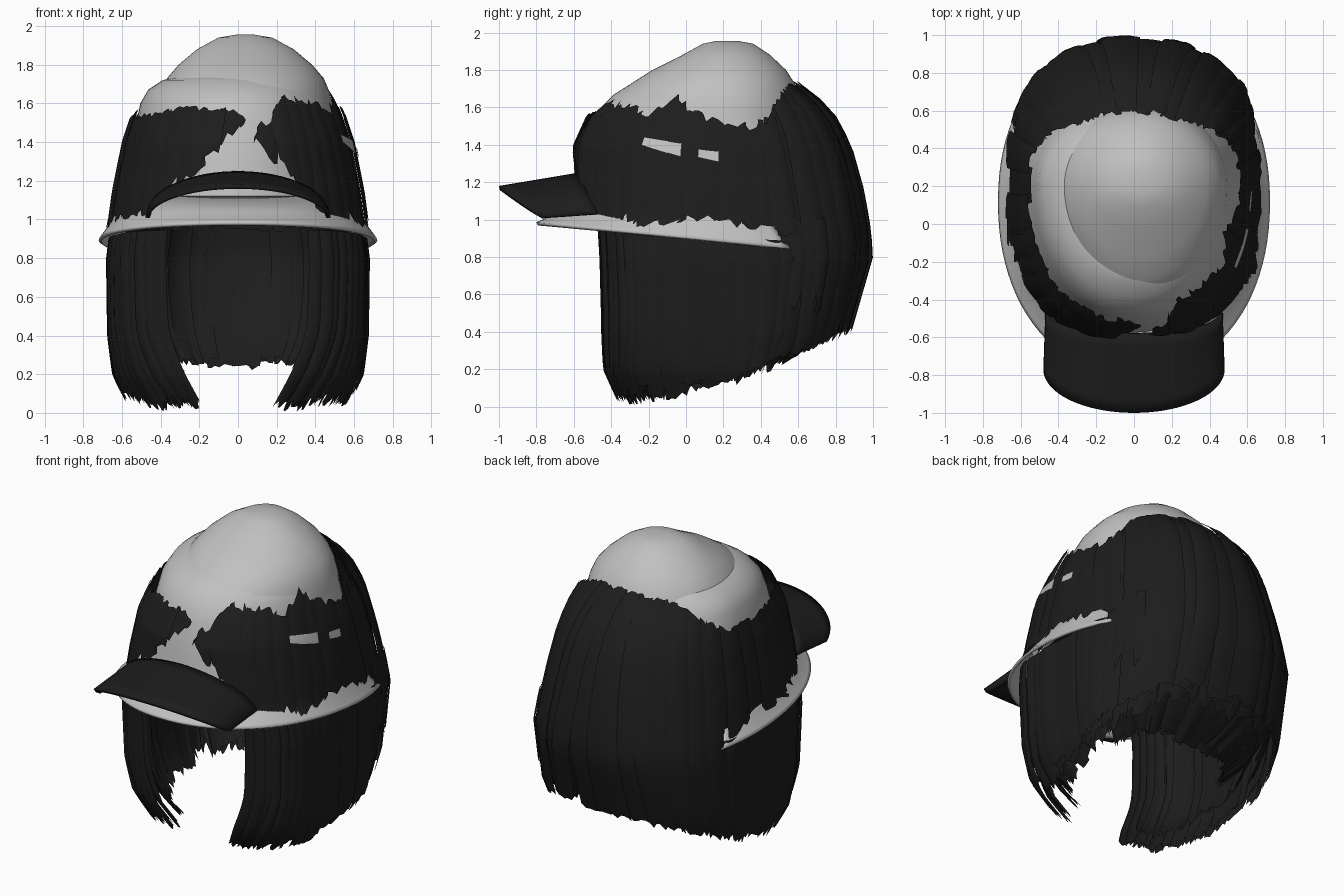
import bpy, bmesh, math, random
from math import sin, cos, radians

random.seed(4)
if "Cube" in bpy.data.objects:
    bpy.data.objects.remove(bpy.data.objects["Cube"])


def material(name, value):
    m = bpy.data.materials.new(name)
    m.use_nodes = True
    col = (value, value, value, 1)
    m.diffuse_color = col
    bsdf = m.node_tree.nodes["Principled BSDF"]
    bsdf.inputs["Base Color"].default_value = col
    bsdf.inputs["Roughness"].default_value = 0.7
    return m


GREY = material("shell grey", 0.53)
DARK = material("hair black", 0.012)


def lerp_table(table, v):
    """Piecewise linear lookup; table sorted by rising first value."""
    if v <= table[0][0]:
        return table[0][1:]
    for a, b in zip(table, table[1:]):
        if v <= b[0]:
            f = (v - a[0]) / (b[0] - a[0])
            return [p + (q - p) * f for p, q in zip(a[1:], b[1:])]
    return table[-1][1:]


def power(v, p):
    return math.copysign(abs(v) ** (2 / p), v)


def ring_point(t, rx, yf, yb, p, cx=0.0, cy=0.2):
    """Point on a rounded oval; angle 0 is the front, 90 is +x."""
    s, c = power(sin(radians(t)), p), power(cos(radians(t)), p)
    return cx + rx * s, cy - c * ((cy - yf) if c > 0 else (yb - cy))


def add_grid(bm, rows, closed=False):
    vs = [[bm.verts.new(p) for p in row] for row in rows]
    n = len(rows[0])
    for a, b in zip(vs, vs[1:]):
        for i in range(n if closed else n - 1):
            j = (i + 1) % n
            bm.faces.new((a[i], b[i], b[j], a[j])).smooth = True
    return vs


def finish(name, bm, mat, thick=0.0):
    me = bpy.data.meshes.new(name)
    bm.to_mesh(me)
    bm.free()
    me.materials.append(mat)
    ob = bpy.data.objects.new(name, me)
    bpy.context.collection.objects.link(ob)
    if thick:
        mod = ob.modifiers.new("thickness", "SOLIDIFY")
        mod.thickness = thick
        bpy.ops.object.select_all(action="DESELECT")
        ob.select_set(True)
        bpy.context.view_layer.objects.active = ob
        bpy.ops.object.shade_smooth_by_angle(angle=radians(40))


def loft(name, rings, p, mat, cx=0.0, n=64):
    """Dome through rings of (z, half width, front y, back y), top first."""
    bm = bmesh.new()
    rows = [[(*ring_point(360 * i / n, rx, yf, yb, p, cx), z) for i in range(n)]
            for z, rx, yf, yb in rings]
    vs = add_grid(bm, rows, True)
    bm.faces.new(vs[0]).smooth = True
    finish(name, bm, mat)


# Helmet: egg-shaped crown rising out of a wider lower shell
loft("crown", [(1.955, 0.05, 0.16, 0.28), (1.94, 0.14, 0.09, 0.36), (1.88, 0.25, -0.02, 0.45),
               (1.8, 0.345, -0.18, 0.535), (1.73, 0.405, -0.29, 0.58), (1.66, 0.435, -0.37, 0.61),
               (1.58, 0.455, -0.41, 0.63), (1.5, 0.465, -0.44, 0.64)], 2.0, GREY, cx=0.038)
loft("shell", [(1.74, 0.3, -0.25, 0.48), (1.72, 0.38, -0.305, 0.52), (1.67, 0.455, -0.385, 0.56),
               (1.6, 0.495, -0.455, 0.6), (1.5, 0.515, -0.5, 0.64), (1.3, 0.56, -0.545, 0.68),
               (1.05, 0.605, -0.585, 0.72)], 2.1, GREY, cx=-0.01)

# Brim: flared crescent around the front and sides
bm = bmesh.new()
rows = [[], [], [], []]
for i in range(61):
    t = -118 + 236 * i / 60
    ox, oy = ring_point(t, 0.72, -0.8, 1.0, 2.15, cy=0.12)
    ix, iy = ring_point(t, 0.6, -0.58, 0.72, 2.15, cy=0.12)
    oz = 0.985 - 0.1 * (oy + 0.8)
    for row, f, h in zip(rows, (0, 0.45, 0.9, 1), (1, 0.42, 0.08, 0)):
        row.append((ix + (ox - ix) * f, iy + (oy - iy) * f, oz + (1.12 - oz) * h))
add_grid(bm, rows)
finish("brim", bm, GREY, 0.018)

# Visor: arched peak at the front
bm = bmesh.new()
rows = []
for j in range(7):
    v = j / 6
    row = []
    for i in range(33):
        a = radians(-90 + 180 * i / 32)
        back = (0.47 * sin(a), -0.47 - 0.11 * cos(a), 1.03 + 0.22 * cos(a))
        tip = (0.48 * sin(a), -0.77 - 0.23 * cos(a), 1.01 + 0.17 * cos(a))
        row.append([b + (e - b) * v for b, e in zip(back, tip)])
    rows.append(row)
add_grid(bm, rows)
finish("visor", bm, DARK, 0.022)

# Hair follows this outer form: z, half width, front y, back y, squareness of front and back
HAIR = [(0.0, 0.56, -0.36, 0.6, 2.9, 2.6), (0.2, 0.65, -0.46, 0.75, 3.2, 2.6),
        (0.4, 0.675, -0.475, 0.87, 3.6, 2.6), (0.8, 0.68, -0.485, 0.985, 3.8, 2.5),
        (0.95, 0.66, -0.495, 0.975, 3.8, 2.4), (1.0, 0.65, -0.61, 0.965, 2.5, 2.4),
        (1.15, 0.63, -0.61, 0.94, 2.4, 2.3), (1.4, 0.58, -0.59, 0.87, 2.3, 2.25),
        (1.55, 0.53, -0.52, 0.79, 2.2, 2.2), (1.66, 0.485, -0.42, 0.69, 2.1, 2.1),
        (1.74, 0.42, -0.28, 0.58, 2.0, 2.0)]


def hair_point(t, z, off):
    if z < 0.5 and abs(t) < 90:      # front tips curl inward
        t *= 1 - 0.6 * (1 - z / 0.5) ** 1.5 * (1 - abs(t) / 90)
    rx, yf, yb, front, back = lerp_table(HAIR, z)
    p = front if cos(radians(t)) > 0 else back
    return (*ring_point(t, rx + off, yf - off, yb + off, p), z)


def hair(name, t0, t1, top, bottom, off, locks, jag=0.04, top_jag=0.02, side=1, wide=0.65, tuck=0.0):
    """A row of overlapping locks between two angles, ragged at both ends."""
    bm = bmesh.new()
    step = (t1 - t0) / locks
    for i in range(locks):
        mid, shift = t0 + step * (i + 0.5), random.uniform(-0.01, 0.01)
        drift = random.uniform(-0.3, 0.3) * step
        length = random.uniform(-jag, jag) * 0.6
        cols = []
        for k in range(7):
            s = k / 3 - 1
            t = min(max(mid + s * step * wide, t0), t1)
            key = 360 - t if t > 180 else t
            zt = lerp_table(top, key)[0] + random.uniform(-top_jag, top_jag)
            zb = lerp_table(bottom, key)[0] + length + random.uniform(-jag, jag) * 0.7
            col = []
            for r in range(15):
                f = r / 14
                o = off + shift + 0.007 * (1 - s * s) - tuck * f ** 4
                col.append(hair_point(side * (t + drift * f * f), max(zt + (zb - zt) * f, 0.004), o))
            cols.append(col)
        if side < 0:
            cols.reverse()
        add_grid(bm, list(zip(*cols)))
    finish(name, bm, DARK)


# Parted hair swept over the front and sides of the helmet
left_top = [(8, 1.49), (14, 1.5), (24, 1.63), (45, 1.6), (58, 1.56), (68, 1.65), (80, 1.58),
            (93, 1.48), (106, 1.52), (116, 1.56)]
left_low = [(8, 1.42), (13, 1.36), (25, 1.17), (33, 1.09), (40, 1.02), (52, 1.0), (90, 0.98), (116, 0.92)]
right_top = [(-3, 1.53), (2, 1.57), (30, 1.58), (45, 1.55), (70, 1.53), (100, 1.52), (116, 1.6)]
right_low = [(-3, 1.46), (5, 1.38), (12, 1.32), (25, 1.2), (33, 1.11), (40, 1.04), (54, 1.0),
             (90, 0.98), (116, 0.92)]
hair("left_fringe", 8, 116, left_top, left_low, 0.01, 12, 0.035, 0.025)
hair("right_fringe", -3, 116, right_top, right_low, 0.01, 12, 0.035, 0.015, -1)

# Small gap in the fringe where the shell shows
bm = bmesh.new()
for a, b, high in ((61, 79, 1.44), (83, 91, 1.375)):
    add_grid(bm, [[hair_point(t, high - 0.002 * (t - a) - d * (0.04 + 0.002 * (t - a)), 0.029)
                   for t in range(a, b, 2)] for d in (0, 0.5, 1)])
finish("fringe_gap", bm, GREY)

# Long hair draped down the back, its lower layer tucked in at the nape
back_top = [(104, 1.5), (114, 1.57), (124, 1.65), (135, 1.7), (150, 1.725), (180, 1.73)]
hem = [(20, 0.06), (45, 0.05), (80, 0.09), (100, 0.19), (130, 0.3), (150, 0.38), (180, 0.42)]
inner_hem = [(20, 0.09), (60, 0.08), (100, 0.2), (130, 0.26), (180, 0.26)]
hair("back_hair", 109, 251, back_top, hem, 0.0, 14, 0.035, 0.012)
hair("back_hair_under", 108, 252, [(0, 1.48)], hem, -0.03, 12, 0.06, tuck=0.06)
hair("nape_tuck", 104, 256, [(0, 0.92)], inner_hem, -0.05, 12, 0.04, tuck=0.2)
hair("nape_lining", 100, 260, [(0, 0.95)], inner_hem, -0.17, 12, 0.03, tuck=0.1)

# Side curtains below the brim, several layers deep, plus loose strands
under_brim = [(0, 0.95), (40, 0.94), (120, 0.88)]
for name, side in (("left", 1), ("right", -1)):
    hair(name + "_curtain", 19, 114, under_brim, hem, -0.005, 14, 0.04, 0.0, side)
    hair(name + "_curtain_inner", 23, 114, under_brim, hem, -0.05, 12, 0.05, 0.0, side)
    hair(name + "_curtain_lining", 28, 114, under_brim, inner_hem, -0.1, 10, 0.05, 0.0, side, tuck=0.05)
    hair(name + "_loose_strands", 112, 132, [(0, 1.0)], [(112, 0.55), (132, 0.62)], 0.008, 2,
         0.1, 0.03, side, 0.35)

# Dark underside closing the helmet
loft("inner_cap", [(1.08, 0.4, -0.4, 0.6), (1.04, 0.52, -0.5, 0.72), (0.985, 0.6, -0.67, 0.86)], 2.4, DARK)
